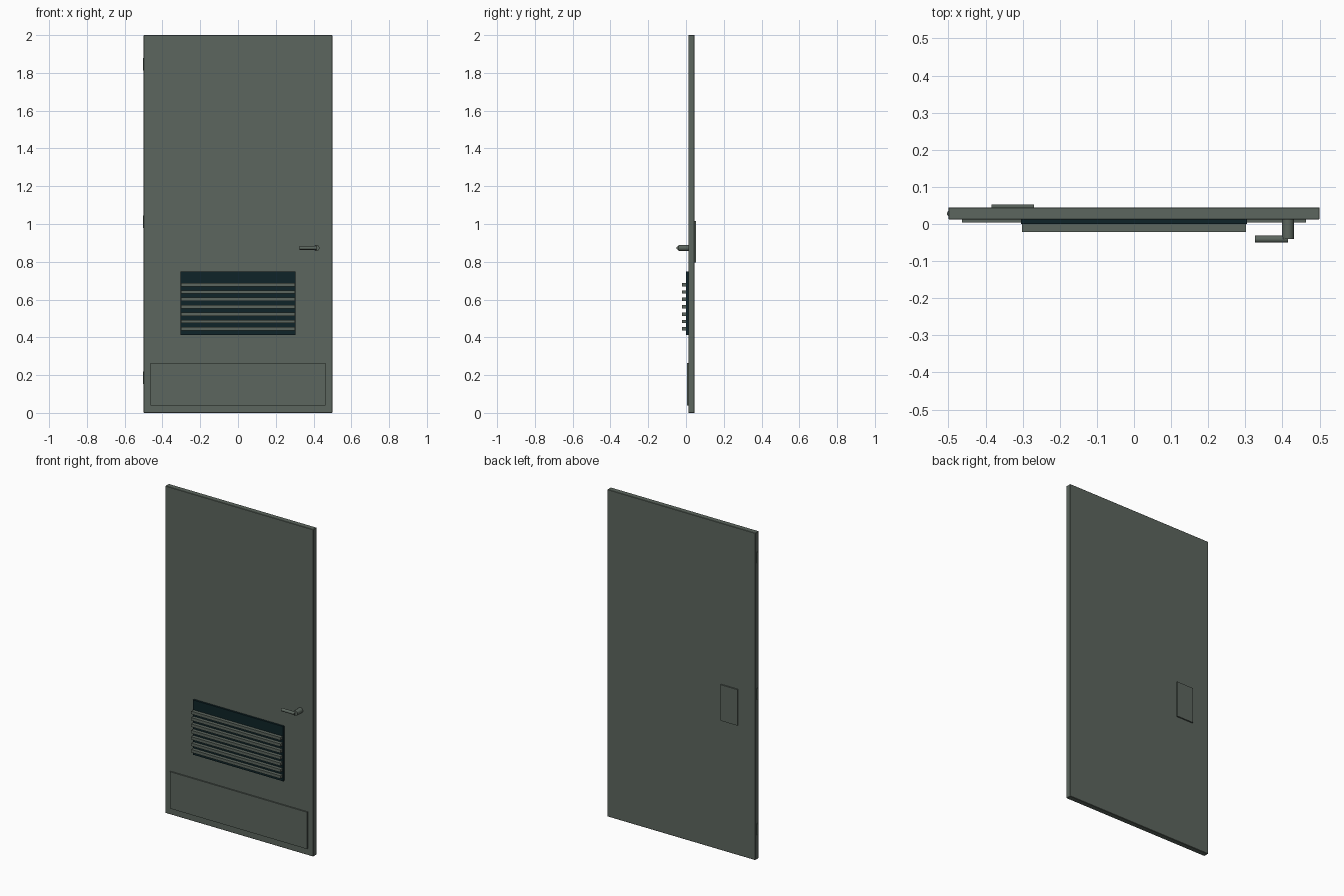
import bpy, math
from mathutils import Vector

if "Cube" in bpy.data.objects:
    bpy.data.objects.remove(bpy.data.objects["Cube"])


def material(name, rgb):
    m = bpy.data.materials.new(name)
    m.diffuse_color = (*rgb, 1)
    m.use_nodes = True
    m.node_tree.nodes["Principled BSDF"].inputs["Base Color"].default_value = m.diffuse_color
    return m


GREEN = material("grey_green_paint", (0.107, 0.133, 0.112))
DARK = material("dark_teal", (0.0045, 0.017, 0.021))


def box(name, x, y, z, mat, bevel=0):
    """Box from (min, max) ranges on each axis."""
    lo, hi = Vector((x[0], y[0], z[0])), Vector((x[1], y[1], z[1]))
    bpy.ops.mesh.primitive_cube_add(size=1, location=(lo + hi) / 2)
    ob = bpy.context.object
    ob.name = name
    ob.scale = hi - lo
    bpy.ops.object.transform_apply(location=False, rotation=False, scale=True)
    ob.data.materials.append(mat)
    if bevel:
        mod = ob.modifiers.new("edge_bevel", 'BEVEL')
        mod.width = bevel
        mod.segments = 1
    return ob


def rod(name, start, end, radius, mat):
    """Cylinder between two points."""
    a, b = Vector(start), Vector(end)
    bpy.ops.mesh.primitive_cylinder_add(vertices=24, radius=radius, depth=(b - a).length,
                                        location=(a + b) / 2,
                                        rotation=(b - a).to_track_quat('Z', 'Y').to_euler())
    ob = bpy.context.object
    ob.name = name
    ob.data.materials.append(mat)
    bpy.ops.object.shade_smooth_by_angle(angle=math.radians(35))
    return ob


# Door slab
box("door_slab", (-0.5, 0.5), (0.012, 0.045), (0, 2), GREEN, 0.002)

# Kick plate low on the front
box("kick_plate", (-0.464, 0.464), (0.004, 0.013), (0.04, 0.265), GREEN)

# Vent: dark backing with seven slats
box("vent_backing", (-0.305, 0.305), (0.0, 0.013), (0.413, 0.748), DARK)
for i in range(7):
    z = 0.445 + i * 0.039
    box(f"vent_slat_{i + 1}", (-0.302, 0.302), (-0.021, 0.001), (z - 0.009, z + 0.009), GREEN)

# Lever handle
rod("handle_shaft", (0.415, 0.013, 0.873), (0.415, -0.04, 0.873), 0.016, GREEN)
rod("handle_lever", (0.415, -0.041, 0.873), (0.326, -0.041, 0.873), 0.0095, GREEN)

# Raised plate on the back
box("back_plate", (-0.384, -0.27), (0.044, 0.053), (0.795, 1.015), GREEN)

# Hinge barrels on the left edge
for i, z in enumerate((0.185, 1.013, 1.845)):
    rod(f"hinge_{i + 1}", (-0.495, 0.028, z - 0.033), (-0.495, 0.028, z + 0.033), 0.009, GREEN)
